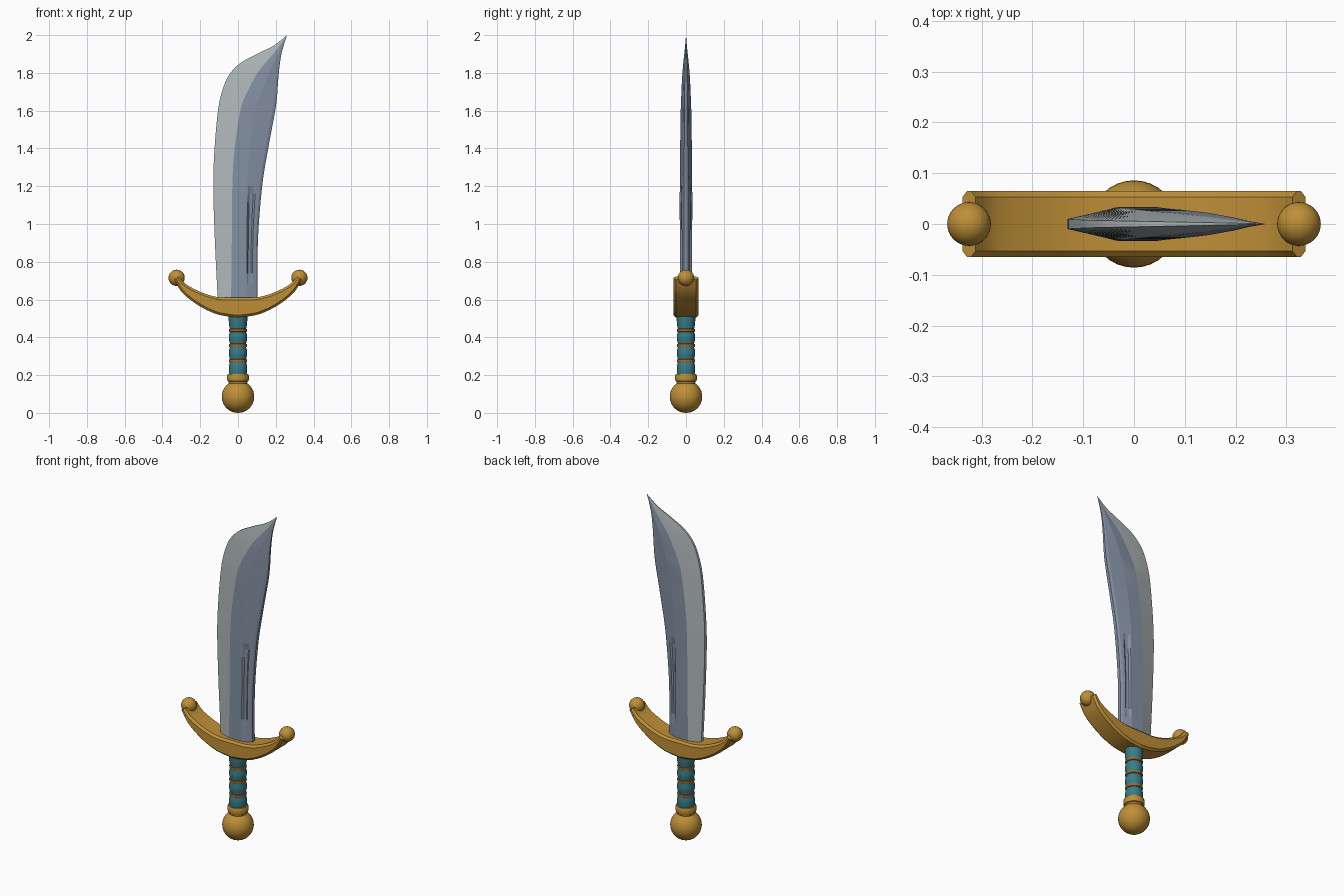
import bpy, bmesh, math
from mathutils import Vector

if "Cube" in bpy.data.objects:
    bpy.data.objects.remove(bpy.data.objects["Cube"])


def material(name, rgb):
    m = bpy.data.materials.new(name)
    lin = [((c / 255 + 0.055) / 1.055) ** 2.4 for c in rgb]
    m.diffuse_color = (*lin, 1)
    m.use_nodes = True
    m.node_tree.nodes["Principled BSDF"].inputs["Base Color"].default_value = m.diffuse_color
    return m


gold = material("gold", (190, 143, 55))
bronze = material("bronze band", (158, 105, 40))
teal = material("teal grip", (55, 125, 136))
steel = material("blue steel", (132, 145, 163))
silver = material("silver edge", (176, 184, 186))


def finish(name, bm, mats, angle):
    bmesh.ops.remove_doubles(bm, verts=bm.verts, dist=1e-5)
    bmesh.ops.recalc_face_normals(bm, faces=bm.faces)
    me = bpy.data.meshes.new(name)
    bm.to_mesh(me)
    bm.free()
    for m in mats:
        me.materials.append(m)
    ob = bpy.data.objects.new(name, me)
    bpy.context.collection.objects.link(ob)
    bpy.ops.object.select_all(action='DESELECT')
    ob.select_set(True)
    bpy.context.view_layer.objects.active = ob
    bpy.ops.object.shade_smooth_by_angle(angle=math.radians(angle))
    return ob


def spline(rows, steps):
    """Catmull-Rom interpolation of rows of numbers."""
    out = []
    for i in range(len(rows) - 1):
        p0, p1 = rows[max(i - 1, 0)], rows[i]
        p2, p3 = rows[i + 1], rows[min(i + 2, len(rows) - 1)]
        for s in range(steps):
            t = s / steps
            out.append([0.5 * (2 * b + (c - a) * t + (2 * a - 5 * b + 4 * c - d) * t * t
                               + (3 * b - a - 3 * c + d) * t ** 3)
                        for a, b, c, d in zip(p0, p1, p2, p3)])
    return out + [list(rows[-1])]


def loft(bm, rings, mat_rule=lambda j: 0, caps=True):
    """Join closed rings of points with quads."""
    vs = [[bm.verts.new(p) for p in r] for r in rings]
    n = len(rings[0])
    for a, b in zip(vs, vs[1:]):
        for j in range(n):
            k = (j + 1) % n
            bm.faces.new((a[j], a[k], b[k], b[j])).material_index = mat_rule(j)
    if caps:
        bm.faces.new(vs[0])
        bm.faces.new(vs[-1])


def lathe(name, profile, mat, segs=32):
    bm = bmesh.new()
    loft(bm, [[(r * math.cos(2 * math.pi * i / segs), r * math.sin(2 * math.pi * i / segs), z)
               for i in range(segs)] for r, z in profile])
    return finish(name, bm, [mat], 35)


def ball(name, x, z, r):
    bm = bmesh.new()
    bmesh.ops.create_uvsphere(bm, u_segments=32, v_segments=18, radius=r)
    bmesh.ops.translate(bm, verts=bm.verts, vec=(x, 0, z))
    return finish(name, bm, [gold], 40)


# Blade: cutting edge, front ridge, rear ridge, back (x, z each), half thickness
stations = [
    (-.105, .56, -.037, .56, .042, .56, .105, .56, .033),
    (-.122, .90, -.033, .90, .042, .90, .105, .90, .033),
    (-.131, 1.2, -.030, 1.2, .047, 1.2, .128, 1.2, .033),
    (-.124, 1.4, -.018, 1.4, .062, 1.4, .160, 1.4, .031),
    (-.106, 1.6, .012, 1.6, .093, 1.6, .197, 1.6, .028),
    (-.085, 1.70, .040, 1.68, .120, 1.68, .207, 1.68, .025),
    (-.050, 1.785, .075, 1.75, .145, 1.75, .212, 1.75, .022),
    (.010, 1.85, .110, 1.81, .168, 1.81, .218, 1.82, .018),
    (.100, 1.90, .160, 1.87, .200, 1.875, .228, 1.89, .012),
    (.190, 1.945, .210, 1.93, .225, 1.93, .242, 1.945, .006),
    (.260, 2.0, .260, 2.0, .260, 2.0, .260, 2.0, 0),
]
rings = []
for lx, lz, ax, az, bx, bz, kx, kz, t in spline(stations, 7):
    t = max(t, 0)
    half = [(lx, lz, .3 * t), (ax, az, t), (bx, bz, t)]
    groove = .008 if .7 < bz < 1.19 else 0
    # Fuller groove and bevelled back
    for f, deep in ((.08, 0), (.2, 1), (.45, 1), (.58, 0), (.86, 0)):
        half.append((bx + (kx - bx) * f, bz + (kz - bz) * f,
                     t * (1 - .55 * f) - groove * deep))
    half.append((kx, kz, .3 * t))
    rings.append([(x, -y, z) for x, z, y in half] + [(x, y, z) for x, z, y in reversed(half)])
n = len(rings[0])
bm = bmesh.new()
loft(bm, rings[:-1], lambda j: 1 if j in (0, n - 2, n - 1) else 0, caps=False)
bm.verts.ensure_lookup_table()
bm.faces.new(bm.verts[:n])
last = bm.verts[-n:]
tip = bm.verts.new(rings[-1][0])
for j in range(n):
    f = bm.faces.new((last[j], last[(j + 1) % n], tip))
    f.material_index = 1 if j in (0, n - 2, n - 1) else 0
finish("blade", bm, [steel, silver], 9)

# Crescent guard: top (x, z) and bottom (x, z) of each cross-section
side = spline([
    (0, .610, 0, .505), (.09, .611, .10, .519), (.16, .626, .18, .552),
    (.23, .655, .25, .597), (.28, .685, .302, .645), (.312, .722, .338, .705)], 4)
cross = [(-a, b, -c, d) for a, b, c, d in reversed(side[1:])] + side
rings = []
for tx, tz, ox, oz in cross:
    top, bot = Vector((tx, 0, tz)), Vector((ox, 0, oz))
    inset = (bot - top).normalized() * min(.012, (bot - top).length * .35)
    ring = []
    for y, p in ((-.053, top), (-.065, top + inset), (-.065, bot - inset), (-.053, bot),
                 (.053, bot), (.065, bot - inset), (.065, top + inset), (.053, top)):
        ring.append((p.x, y, p.z))
    rings.append(ring)
bm = bmesh.new()
loft(bm, rings)
finish("guard", bm, [gold], 25)
for s, label in ((-1, "left"), (1, "right")):
    ball(label + "_guard_ball", s * .325, .715, .043)

# Grip with swellings between the bands
band_z = (.275, .357, .438)
grip = [(.044, .195), (.049, .225), (.047, .255)]
for z in band_z:
    grip += [(.043, z - .01), (.043, z + .01), (.048, z + .03), (.049, z + .05)]
grip.append((.051, .53))
lathe("grip", grip, teal)
for i, z in enumerate(band_z):
    lathe("grip_band_%d" % (i + 1), [(.042, z - .01), (.047, z - .007), (.048, z),
                                     (.047, z + .007), (.042, z + .01)], bronze)

# Collar and pommel
lathe("collar", [(.046, .145), (.05, .165), (.055, .168), (.057, .175), (.057, .198),
                 (.053, .206), (.044, .206)], gold)
ball("pommel", 0, .086, .086)
